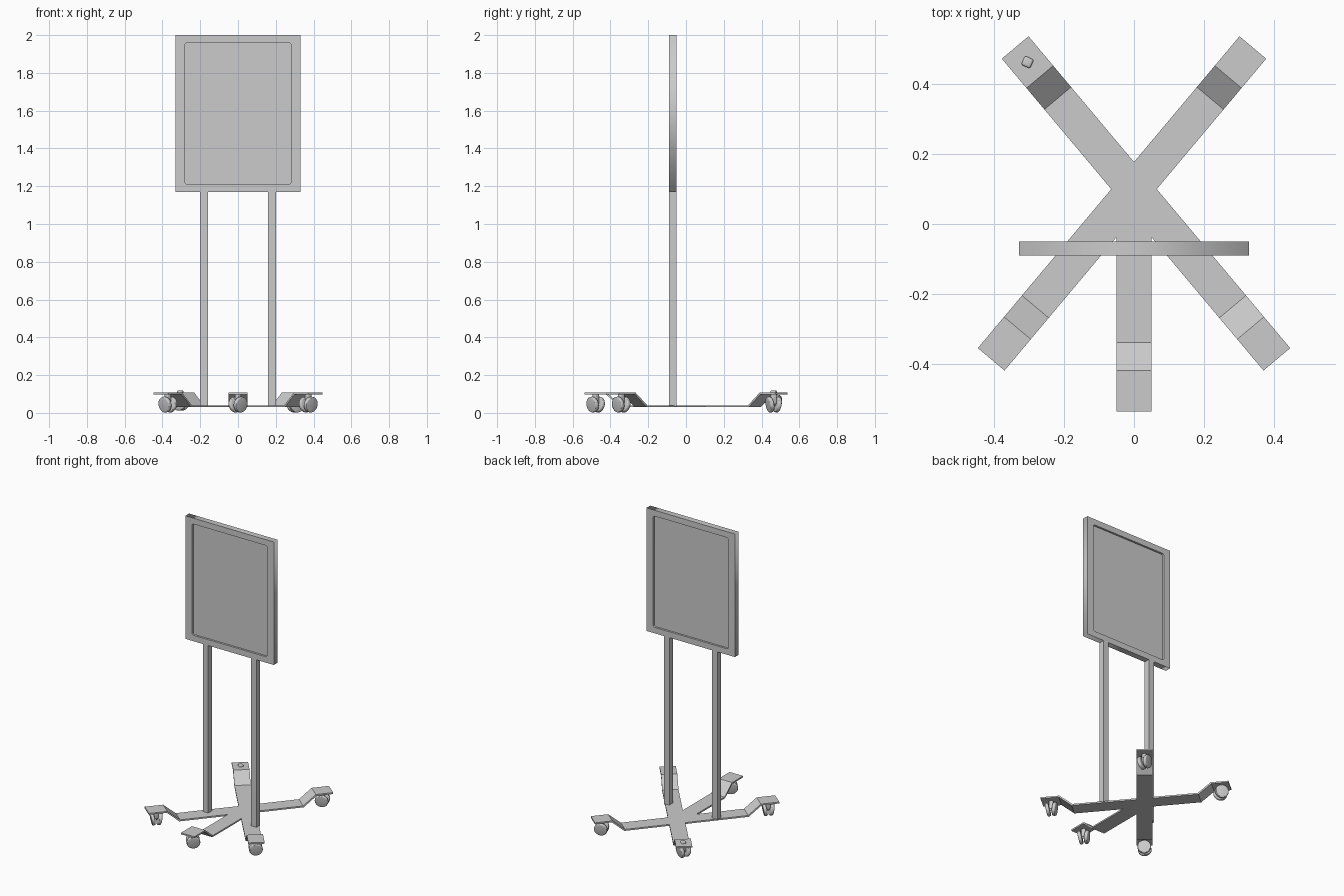
import bpy, bmesh
from math import radians, cos, sin, tan, pi
from mathutils import Vector, Matrix

if "Cube" in bpy.data.objects:
    bpy.data.objects.remove(bpy.data.objects["Cube"])


def add_object(name, bm, smooth=False):
    mesh = bpy.data.meshes.new(name)
    bm.to_mesh(mesh)
    bm.free()
    ob = bpy.data.objects.new(name, mesh)
    bpy.context.collection.objects.link(ob)
    if smooth:
        activate(ob)
        bpy.ops.object.shade_smooth_by_angle()
    return ob


def activate(ob):
    bpy.ops.object.select_all(action='DESELECT')
    ob.select_set(True)
    bpy.context.view_layer.objects.active = ob


def box(name, size, loc, rot=0, bevel=0):
    bm = bmesh.new()
    bmesh.ops.create_cube(bm, size=1, matrix=Matrix.Diagonal((*size, 1)))
    if bevel:
        bmesh.ops.bevel(bm, geom=bm.edges[:], offset=bevel, segments=3,
                        profile=0.5, affect='EDGES')
    ob = add_object(name, bm, bevel > 0)
    ob.location = loc
    ob.rotation_euler.z = rot
    return ob


# Sign frame: rectangle with a rounded opening
def loop(curve, pts):
    s = curve.splines.new('POLY')
    s.points.add(len(pts) - 1)
    for p, (x, y) in zip(s.points, pts):
        p.co = (x, y, 0, 1)
    s.use_cyclic_u = True


curve = bpy.data.curves.new("sign_frame", 'CURVE')
curve.dimensions = '2D'
curve.fill_mode = 'BOTH'
curve.extrude = 0.02
loop(curve, [(-.33, -.415), (.33, -.415), (.33, .415), (-.33, .415)])
w, h, r = 0.28, 0.375, 0.012
opening = []
for i, (sx, sy) in enumerate([(1, 1), (-1, 1), (-1, -1), (1, -1)]):
    for k in range(5):
        a = (i + k / 4) * pi / 2
        opening.append((sx * (w - r) + r * cos(a), sy * (h - r) + r * sin(a)))
loop(curve, opening)
frame = bpy.data.objects.new("sign_frame", curve)
bpy.context.collection.objects.link(frame)
frame.location = (0, -0.07, 1.585)
frame.rotation_euler.x = pi / 2
activate(frame)
bpy.ops.object.convert(target='MESH')

# Recessed panel and the two posts
box("sign_panel", (0.58, 0.014, 0.77), (0, -0.07, 1.585))
for side, x in (("left", -0.18), ("right", 0.18)):
    box(side + "_post", (0.04, 0.04, 1.135), (x, -0.07, 0.6025))

# Five-armed base: angle, slope start, slope end, tip
HUB = Vector((0, 0.10, 0))
FRONT, BACK = (0.44, 0.52, 0.637), (0.34, 0.42, 0.53)
arms = [(50, BACK), (130, BACK), (230, FRONT), (270, FRONT), (310, FRONT)]
HALF, LOW, HIGH = 0.05, 0.04, 0.107

bm = bmesh.new()
notches = []
for i, (a, _) in enumerate(arms):
    gap = radians((arms[(i + 1) % 5][0] - a) % 360) / 2
    mid = radians(a) + gap
    d = HALF / sin(gap)
    notches.append(bm.verts.new(HUB + Vector((d * cos(mid), d * sin(mid), LOW))))
bm.faces.new(notches)
for i, (a, stops) in enumerate(arms):
    u = Vector((cos(radians(a)), sin(radians(a)), 0))
    n = Vector((-u.y, u.x, 0)) * HALF
    right, left = notches[i - 1], notches[i]
    for dist, z in zip(stops, (LOW, HIGH, HIGH)):
        c = HUB + u * dist + Vector((0, 0, z))
        r2, l2 = bm.verts.new(c - n), bm.verts.new(c + n)
        bm.faces.new((right, r2, l2, left))
        right, left = r2, l2
base = add_object("base_arms", bm)
mod = base.modifiers.new("thickness", 'SOLIDIFY')
mod.thickness = 0.01
mod.offset = -1
mod.use_even_offset = True


# Twin-wheel casters
def caster(name, loc, axle, lift):
    bm = bmesh.new()
    for s in (-1, 1):
        m = (Matrix.Translation((s * 0.021, 0, 0.044))
             @ Matrix.Rotation(radians(90 + s * 10), 4, 'Y'))
        geo = bmesh.ops.create_cone(bm, cap_ends=True, segments=32, radius1=0.042,
                                    radius2=0.042, depth=0.022, matrix=m)
        edges = {e for v in geo['verts'] for e in v.link_edges
                 if any(len(f.verts) > 4 for f in e.link_faces)}
        bmesh.ops.bevel(bm, geom=list(edges), offset=0.007, segments=3,
                        profile=0.5, affect='EDGES')
    bmesh.ops.create_cone(bm, cap_ends=True, segments=16, radius1=0.008,
                          radius2=0.008, depth=0.04,
                          matrix=Matrix.Translation((0, 0, 0.044))
                          @ Matrix.Rotation(pi / 2, 4, 'Y'))
    ob = add_object(name + "_wheels", bm, True)
    ob.location = (loc.x, loc.y, lift)
    ob.rotation_euler.z = radians(axle)
    top = 0.119 if lift > 0.005 else 0.104
    box(name + "_stem", (0.028, 0.028, top - 0.045),
        (loc.x, loc.y, (top + 0.045) / 2), radians(axle), 0.006)


names = ["back_right", "back_left", "front_left", "front_middle", "front_right"]
axles = [-70, 65, 45, -50, -50]
for name, axle, (a, stops) in zip(names, axles, arms):
    d = (stops[1] + stops[2]) / 2
    p = HUB + Vector((cos(radians(a)), sin(radians(a)), 0)) * d
    caster(name + "_caster", p, axle, 0.01 if name == "back_left" else 0.0)
